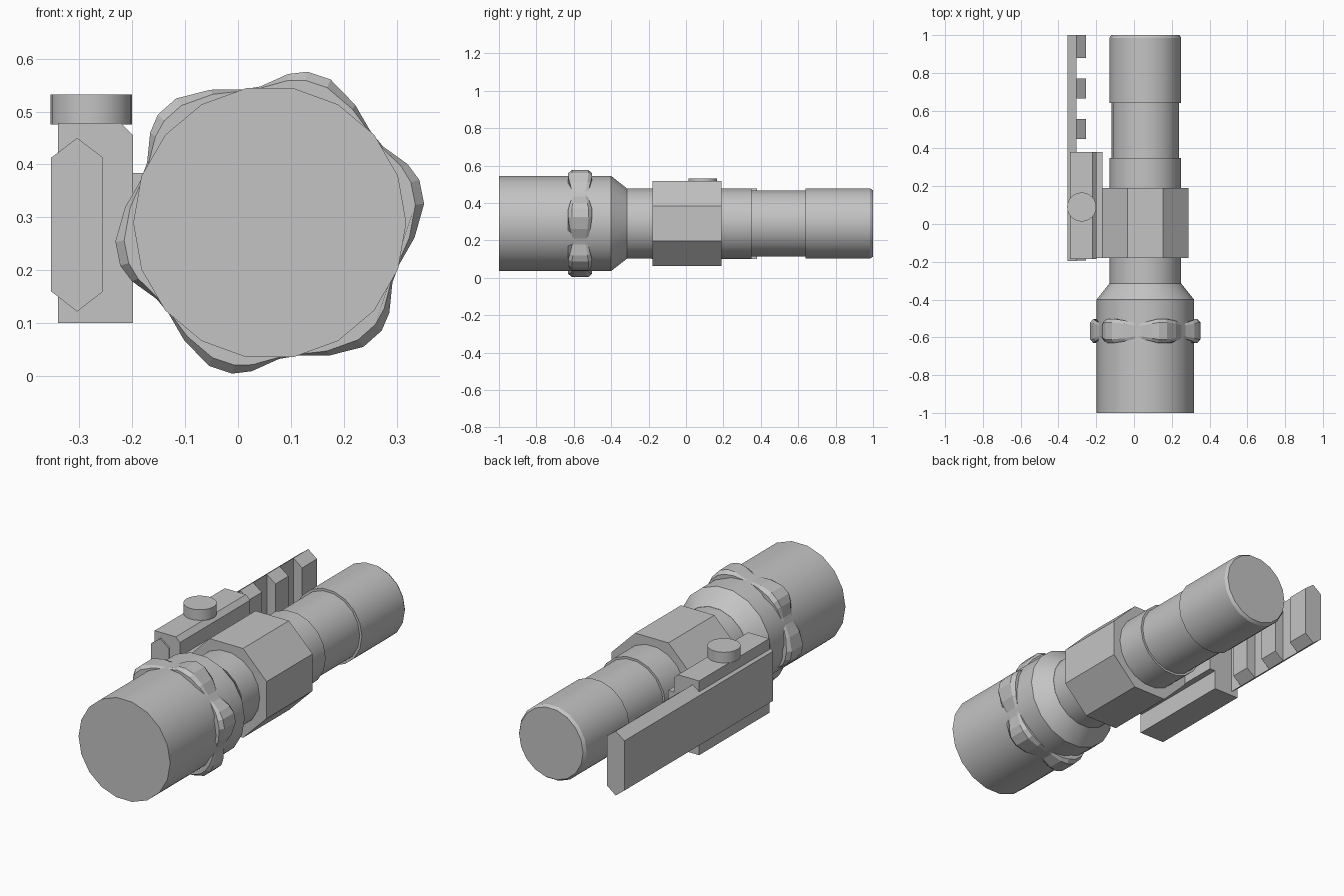
import bpy, bmesh, math

if "Cube" in bpy.data.objects:
    bpy.data.objects.remove(bpy.data.objects["Cube"])

CX, CZ = 0.06, 0.29          # axis of the tube
SIDES = 18

grey = bpy.data.materials.new("metal_grey")
grey.diffuse_color = (0.55, 0.55, 0.55, 1)
grey.use_nodes = True
grey.node_tree.nodes["Principled BSDF"].inputs["Base Color"].default_value = grey.diffuse_color


def finish(name, bm, smooth=False):
    bmesh.ops.recalc_face_normals(bm, faces=bm.faces)
    mesh = bpy.data.meshes.new(name)
    bm.to_mesh(mesh)
    bm.free()
    ob = bpy.data.objects.new(name, mesh)
    bpy.context.collection.objects.link(ob)
    mesh.materials.append(grey)
    if smooth:
        bpy.ops.object.select_all(action='DESELECT')
        ob.select_set(True)
        bpy.context.view_layer.objects.active = ob
        bpy.ops.object.shade_smooth_by_angle(angle=math.radians(32))
    return ob


def loft(name, rings, smooth=False):
    """Skin a list of closed rings and cap both ends."""
    bm = bmesh.new()
    loops = [[bm.verts.new(p) for p in ring] for ring in rings]
    n = len(loops[0])
    for a, b in zip(loops, loops[1:]):
        for i in range(n):
            j = (i + 1) % n
            bm.faces.new((a[i], a[j], b[j], b[i]))
    bm.faces.new(loops[0])
    bm.faces.new(loops[-1])
    return finish(name, bm, smooth)


def lathe(name, profile, sides=SIDES, turn=0.0, smooth=True):
    """Turn (y, radius) pairs around the tube axis."""
    angles = [turn + 2 * math.pi * i / sides for i in range(sides)]
    return loft(name, [[(CX + r * math.cos(a), y, CZ + r * math.sin(a))
                        for a in angles] for y, r in profile], smooth)


def extrude_y(name, outline, y0, y1):
    """Extrude an (x, z) outline along y."""
    return loft(name, [[(x, y, z) for x, z in outline] for y in (y0, y1)])


# Tube sections
lathe("lamp_head", [(-1.0, 0.258), (-0.40, 0.258), (-0.315, 0.19)])
lathe("neck_and_collar", [(-0.32, 0.189), (0.35, 0.189)])
lathe("tube", [(0.34, 0.178), (0.65, 0.178)])
lathe("tail_cap", [(0.64, 0.19), (0.985, 0.19), (1.0, 0.18)])

# Octagonal clamp body around the tube
lathe("clamp_body", [(-0.18, 0.246), (0.19, 0.246)], 8, math.pi / 8, False)

# Six-lobed grip ring on the head: (angle offset, radius, half width)
LOBE = [(-30, 0.257, 0.042), (-18, 0.275, 0.055), (-5, 0.294, 0.064),
        (4, 0.294, 0.064), (11, 0.283, 0.055), (22, 0.258, 0.042)]
rings = []
for side, inner in ((-1, True), (-0.7, False), (0.7, False), (1, True)):
    ring = []
    for k in range(6):
        for off, r, w in LOBE:
            a = math.radians(72 + 60 * k + off - 60)
            rad = 0.25 + (r - 0.25) * (0.62 if inner else 1)
            ring.append((CX + rad * math.cos(a), -0.566 + side * w,
                         CZ + rad * math.sin(a)))
    rings.append(ring)
loft("grip_ring", rings)

# Rail: continuous outer half with teeth on the inner half
XO, XM, XI = -0.353, -0.304, -0.255
extrude_y("rail_spine", [(XM, 0.122), (XM, 0.45), (XO, 0.413), (XO, 0.16)],
          -0.195, 1.0)
for i in range(6):
    end = 1.0 if i == 0 else 0.985 - 0.2145 * i
    extrude_y("rail_tooth", [(XM, 0.122), (XI, 0.16), (XI, 0.413), (XM, 0.45)],
              0.88 - 0.2145 * i, end)

# Mount gripping the rail, and its link to the clamp body
extrude_y("rail_mount", [(-0.34, 0.10), (-0.198, 0.10), (-0.198, 0.455),
                         (-0.221, 0.478), (-0.34, 0.478)], -0.185, 0.38)
extrude_y("mount_link", [(-0.20, 0.20), (-0.166, 0.20), (-0.166, 0.384),
                         (-0.20, 0.384)], -0.18, 0.38)

# Thumb screw on top of the mount
KX, KY = -0.277, 0.09
loft("thumb_screw", [[(KX + 0.077 * math.cos(math.pi * i / 12),
                       KY + 0.077 * math.sin(math.pi * i / 12), z)
                      for i in range(24)] for z in (0.476, 0.532)], True)
